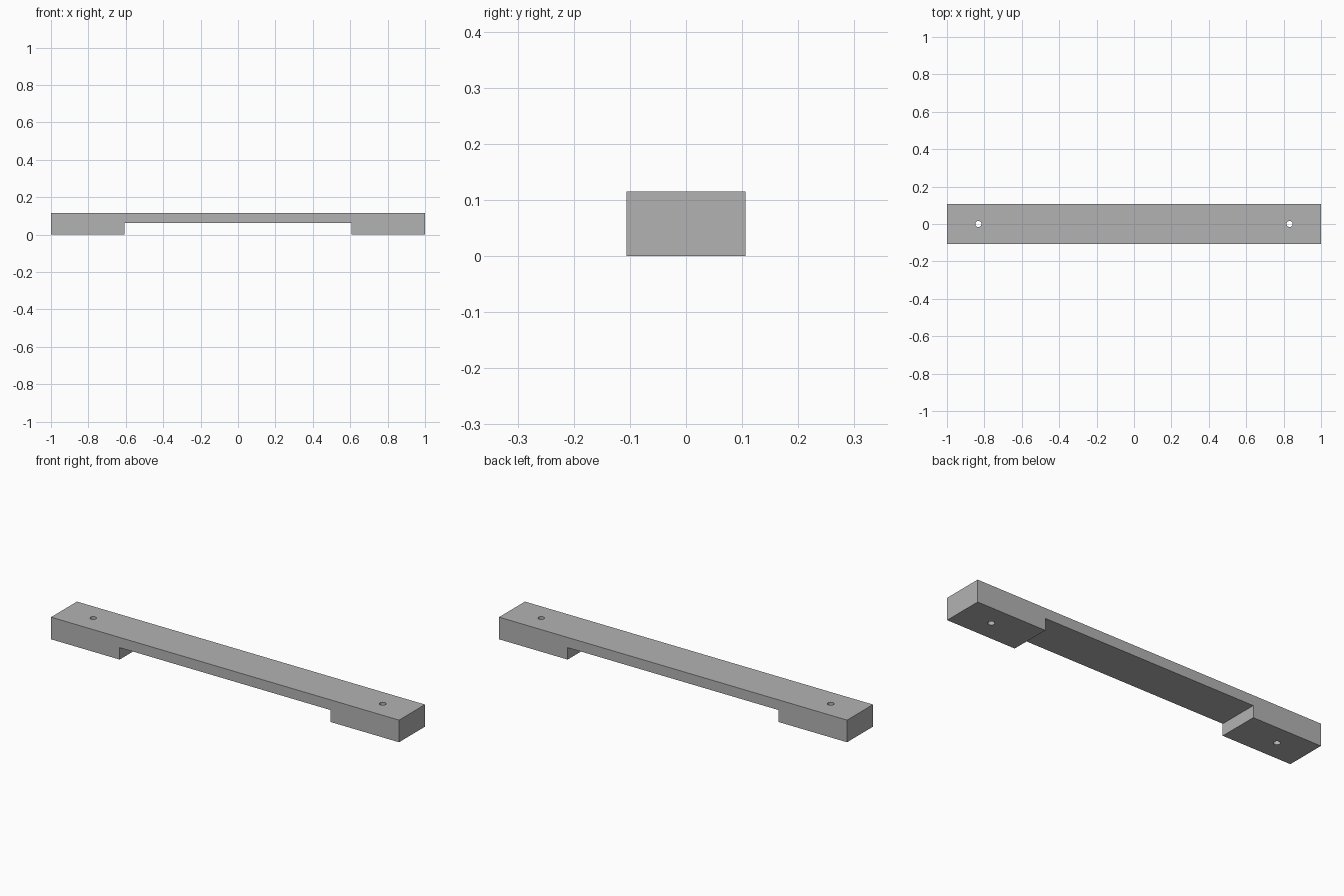
import bpy, bmesh

if "Cube" in bpy.data.objects:
    bpy.data.objects.remove(bpy.data.objects["Cube"])

HALF_X, HALF_Y, HEIGHT = 1.0, 0.106, 0.115
FOOT_X, RECESS_Z = 0.606, 0.062
HOLE_X, HOLE_R = 0.832, 0.016

grey = bpy.data.materials.new("plain grey")
grey.diffuse_color = (0.45, 0.45, 0.45, 1)
grey.use_nodes = True
grey.node_tree.nodes["Principled BSDF"].inputs["Base Color"].default_value = grey.diffuse_color

# Bar with a raised underside between two end feet, extruded from its side profile
half = [(HALF_X, HEIGHT), (HALF_X, 0), (FOOT_X, 0), (FOOT_X, RECESS_Z)]
profile = half + [(-x, z) for x, z in reversed(half)]
bm = bmesh.new()
face = bm.faces.new([bm.verts.new((x, -HALF_Y, z)) for x, z in profile])
ext = bmesh.ops.extrude_face_region(bm, geom=[face])
verts = [v for v in ext["geom"] if isinstance(v, bmesh.types.BMVert)]
bmesh.ops.translate(bm, verts=verts, vec=(0, 2 * HALF_Y, 0))
bmesh.ops.recalc_face_normals(bm, faces=bm.faces[:])
mesh = bpy.data.meshes.new("handle_bar")
bm.to_mesh(mesh)
bm.free()
mesh.materials.append(grey)
bar = bpy.data.objects.new("handle_bar", mesh)
bpy.context.collection.objects.link(bar)

# Screw holes through both feet
for side, name in ((-1, "left"), (1, "right")):
    bpy.ops.mesh.primitive_cylinder_add(
        vertices=32, radius=HOLE_R, depth=0.4, location=(side * HOLE_X, 0, HEIGHT / 2))
    cutter = bpy.context.object
    cutter.name = name + "_hole_cutter"
    cutter.data.materials.append(grey)
    cutter.hide_render = True
    cutter.hide_set(True)
    mod = bar.modifiers.new(name + " screw hole", 'BOOLEAN')
    mod.operation = 'DIFFERENCE'
    mod.solver = 'EXACT'
    mod.object = cutter

# Smooth hole walls, crisp outer edges
bpy.ops.object.select_all(action='DESELECT')
bpy.context.view_layer.objects.active = bar
bar.select_set(True)
for mod in list(bar.modifiers):
    bpy.ops.object.modifier_apply(modifier=mod.name)
bpy.ops.object.shade_smooth_by_angle()
